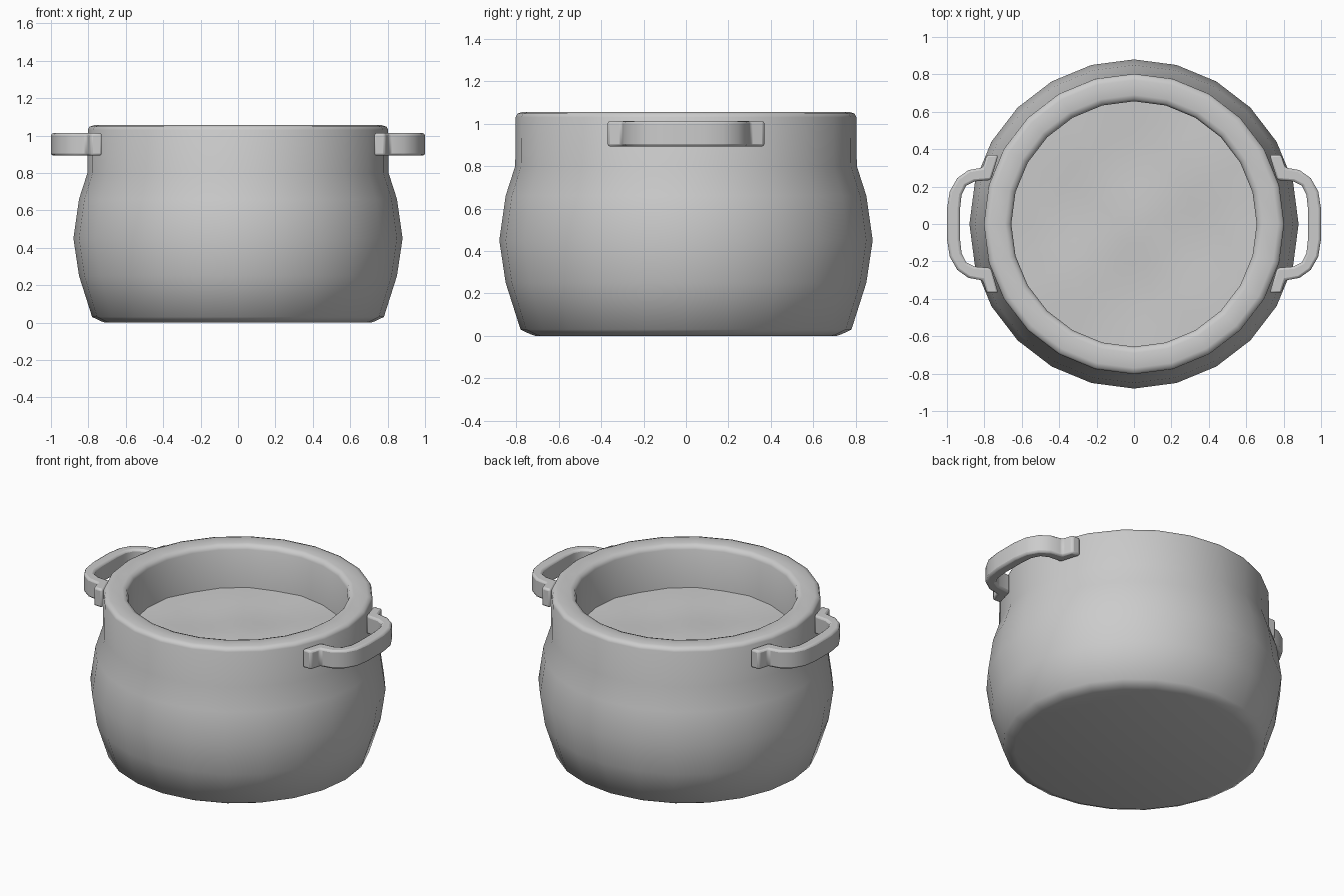
import bpy
import math

if "Cube" in bpy.data.objects:
    bpy.data.objects.remove(bpy.data.objects["Cube"])

SIDES = 24


def make_object(name, verts, faces, angle=50):
    mesh = bpy.data.meshes.new(name)
    mesh.from_pydata(verts, [], faces)
    mesh.update()
    obj = bpy.data.objects.new(name, mesh)
    bpy.context.collection.objects.link(obj)
    bpy.ops.object.select_all(action='DESELECT')
    obj.select_set(True)
    bpy.context.view_layer.objects.active = obj
    bpy.ops.object.shade_smooth_by_angle(angle=math.radians(angle))
    return obj


def ring_faces(rows):
    return [(r * SIDES + i, r * SIDES + (i + 1) % SIDES,
             (r + 1) * SIDES + (i + 1) % SIDES, (r + 1) * SIDES + i)
            for r in range(rows - 1) for i in range(SIDES)]


def ring(r, z):
    return [(r * math.cos(math.tau * i / SIDES), r * math.sin(math.tau * i / SIDES),
             z(r, math.tau * i / SIDES) if callable(z) else z) for i in range(SIDES)]


# Pot body: bulging wall, straight neck, rounded rim and inner wall
profile = [(0.71, 0.0), (0.735, 0.008), (0.78, 0.03), (0.85, 0.25), (0.88, 0.45),
           (0.85, 0.66), (0.805, 0.80), (0.803, 1.03), (0.795, 1.047), (0.77, 1.055),
           (0.69, 1.055), (0.667, 1.047), (0.656, 1.025), (0.656, 0.70)]
verts = [v for r, z in profile for v in ring(r, z)]
faces = ring_faces(len(profile)) + [tuple(reversed(range(SIDES)))]
make_object("pot_body", verts, faces)


# Contents: gently rippled surface
def ripple(r, a):
    x, y = r * math.cos(a), r * math.sin(a)
    return 0.77 + 0.010 * math.cos(9 * x) * math.cos(8 * y + 2 * x)


radii = [0.66, 0.55, 0.44, 0.33, 0.22, 0.11]
verts = [v for r in radii for v in ring(r, ripple)]
verts.append((0, 0, ripple(0, 0)))
last = (len(radii) - 1) * SIDES
faces = ring_faces(len(radii))
faces += [(last + i, last + (i + 1) % SIDES, len(verts) - 1) for i in range(SIDES)]
make_object("pot_contents", verts, faces)

# Handles: flat strap outline, extruded in z, mirrored front to back and left to right
outer = [(0.787, 0.37), (0.808, 0.302), (0.885, 0.288), (0.945, 0.245),
         (0.985, 0.175), (1.0, 0.08)]
inner = [(0.725, 0.37), (0.765, 0.235), (0.85, 0.228), (0.897, 0.205),
         (0.922, 0.155), (0.93, 0.08)]
outer += [(x, -y) for x, y in reversed(outer)]
inner += [(x, -y) for x, y in reversed(inner)]

for name, side in (("right_handle", 1), ("left_handle", -1)):
    verts, faces = [], []
    for (ox, oy), (ix, iy) in zip(outer, inner):
        # side also flips y, so this is a half turn and keeps normals outward
        verts += [(side * ox, side * oy, 0.892), (side * ox, side * oy, 1.013),
                  (side * ix, side * iy, 1.013), (side * ix, side * iy, 0.892)]
    n = len(outer)
    for k in range(n - 1):
        a, b = 4 * k, 4 * k + 4
        faces += [(a + j, a + (j + 1) % 4, b + (j + 1) % 4, b + j) for j in range(4)]
    faces += [(3, 2, 1, 0), tuple(4 * (n - 1) + j for j in range(4))]
    handle = make_object(name, verts, faces)
    bevel = handle.modifiers.new("soft_edges", 'BEVEL')
    bevel.width = 0.013
    bevel.segments = 2
    bevel.limit_method = 'ANGLE'
    bevel.angle_limit = math.radians(60)
